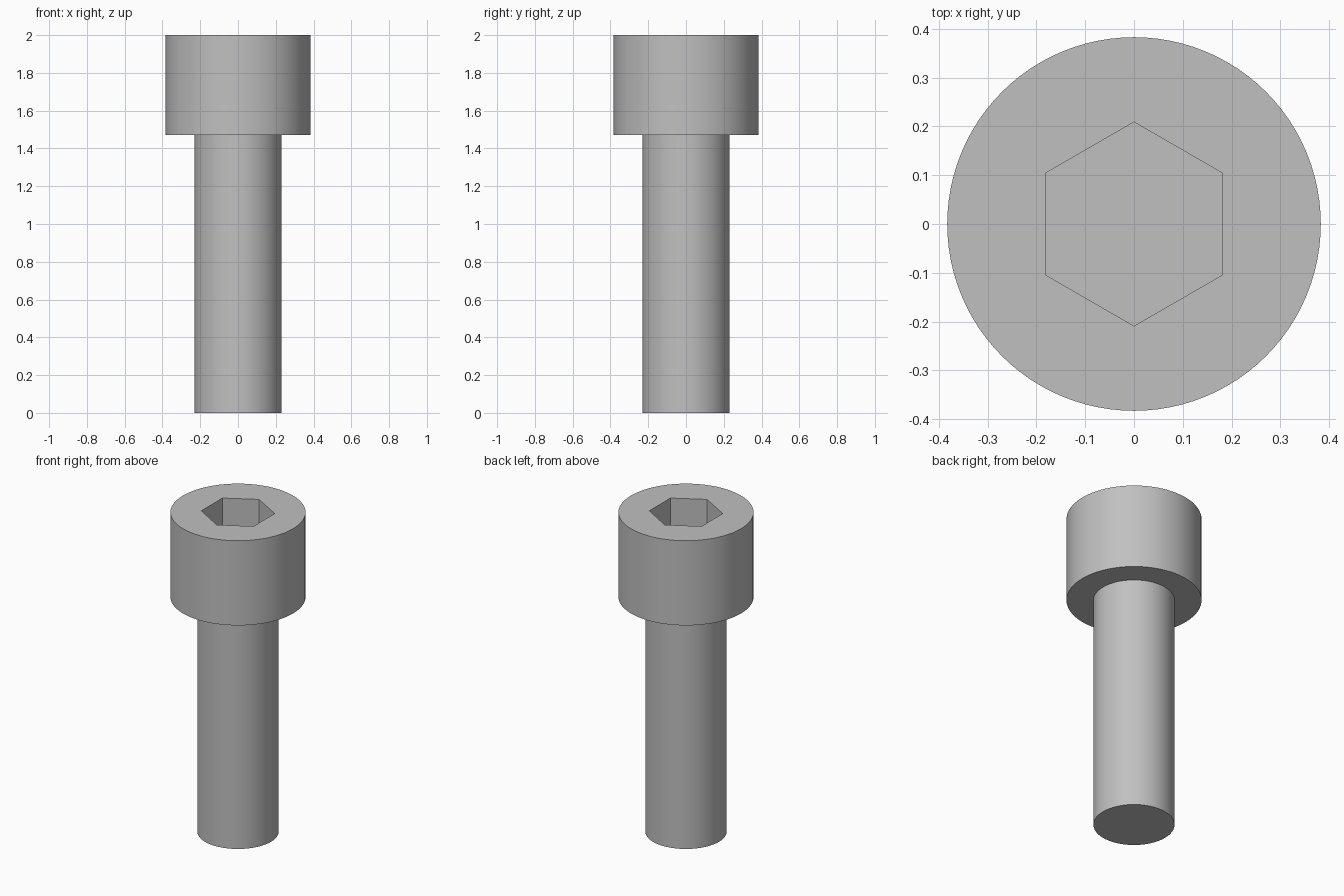
import bpy
import bmesh
from math import radians, pi, sin, cos

cube = bpy.data.objects.get("Cube")
if cube:
    bpy.data.objects.remove(cube, do_unlink=True)

SIDES = 96
SHANK_RADIUS, HEAD_RADIUS, SOCKET_RADIUS = 0.23, 0.383, 0.209
HEAD_BASE, TOP, SOCKET_FLOOR = 1.47, 2.0, 1.73

steel = bpy.data.materials.new("grey_steel")
steel.use_nodes = True
colour = (0.53, 0.53, 0.53, 1)
steel.diffuse_color = colour
steel.node_tree.nodes["Principled BSDF"].inputs["Base Color"].default_value = colour


def ring(bm, radius, z, sides):
    """Closed loop of edges, with its first corner towards +y."""
    verts = [bm.verts.new((radius * sin(2 * pi * i / sides),
                           radius * cos(2 * pi * i / sides), z))
             for i in range(sides)]
    return [bm.edges.new((verts[i - 1], verts[i])) for i in range(sides)]


def build(name, rings, caps):
    """Bridge consecutive rings and fill the listed ones."""
    bm = bmesh.new()
    loops = [ring(bm, *r) for r in rings]
    for a, b in zip(loops, loops[1:]):
        bmesh.ops.bridge_loops(bm, edges=a + b)
    for i in caps:
        bmesh.ops.contextual_create(bm, geom=loops[i])
    bmesh.ops.recalc_face_normals(bm, faces=bm.faces)
    mesh = bpy.data.meshes.new(name)
    bm.to_mesh(mesh)
    bm.free()
    mesh.materials.append(steel)
    obj = bpy.data.objects.new(name, mesh)
    bpy.context.collection.objects.link(obj)
    return obj


# Shank, shoulder and head in one closed skin
bolt = build("socket_head_bolt", [
    (SHANK_RADIUS, 0, SIDES),
    (SHANK_RADIUS, HEAD_BASE, SIDES),
    (HEAD_RADIUS, HEAD_BASE, SIDES),
    (HEAD_RADIUS, TOP, SIDES),
], caps=(0, 3))

# Hexagonal key socket cut into the head
cutter = build("hex_socket_cutter", [
    (SOCKET_RADIUS, SOCKET_FLOOR, 6),
    (SOCKET_RADIUS, TOP + 0.1, 6),
], caps=(0, 1))
cutter.hide_render = True
cutter.hide_set(True)

socket = bolt.modifiers.new("hex_socket", 'BOOLEAN')
socket.operation = 'DIFFERENCE'
socket.solver = 'EXACT'
socket.object = cutter

# Apply the cut, then shade the round walls smooth
bpy.ops.object.select_all(action='DESELECT')
bolt.select_set(True)
bpy.context.view_layer.objects.active = bolt
bpy.ops.object.modifier_apply(modifier=socket.name)
bpy.data.objects.remove(cutter, do_unlink=True)
bpy.ops.object.shade_smooth_by_angle(angle=radians(30))
